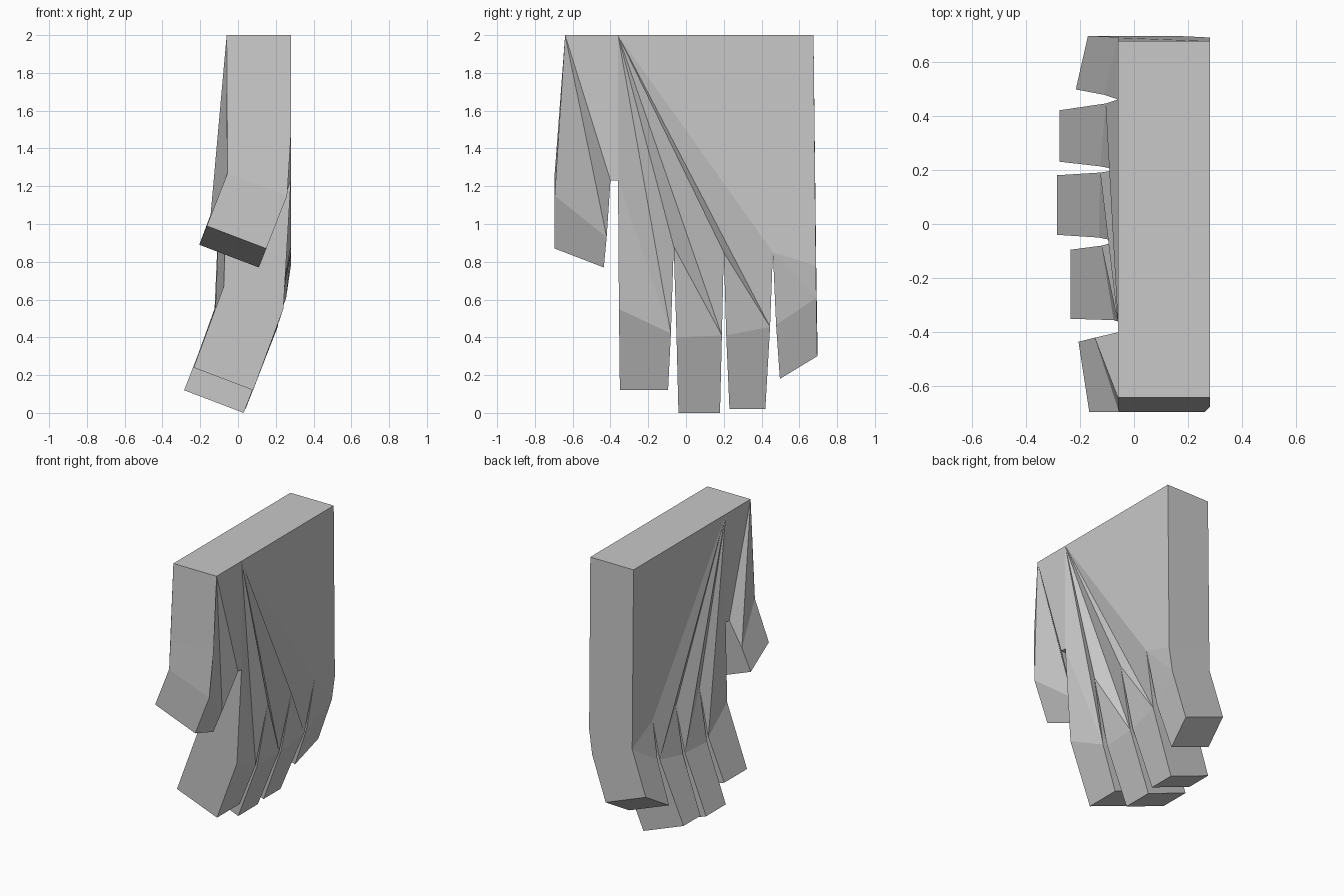
import bpy
import bmesh

cube = bpy.data.objects.get("Cube")
if cube:
    bpy.data.objects.remove(cube, do_unlink=True)

BACK, PALM = 0.28, -0.06       # x of the flat back and flat palm
CURL = (-0.315, 0.12)          # thickness direction (x, z) of the bent segments

# Flat part of the hand: name -> (y, z)
flat = {
    "wrist_front": (-0.64, 2.0), "wrist_mid": (-0.36, 2.0), "wrist_rear": (0.675, 2.0),
    "thumb_side": (-0.675, 1.47), "web_thumb": (-0.40, 1.23),
    "web0": (-0.36, 1.23), "web1": (-0.065, 0.88), "web2": (0.20, 0.85), "web3": (0.46, 0.85),
}
# Bent digits: knuckle front, knuckle rear, tip front, tip rear as (x, y, z) on the back
digits = {
    "thumb": [(0.26, -0.695, 1.15), (0.17, -0.42, 0.93), (0.15, -0.695, 0.87), (0.11, -0.435, 0.77)],
    "index": [(0.24, -0.355, 0.55), (0.195, -0.08, 0.42), (0.08, -0.35, 0.12), (0.08, -0.095, 0.12)],
    "middle": [(0.185, -0.05, 0.40), (0.19, 0.19, 0.41), (0.03, -0.04, 0.0), (0.03, 0.18, 0.0)],
    "ring": [(0.19, 0.213, 0.41), (0.21, 0.445, 0.455), (0.04, 0.23, 0.02), (0.04, 0.42, 0.02)],
    "little": [(0.205, 0.477, 0.465), (0.255, 0.69, 0.61), (0.10, 0.497, 0.18), (0.145, 0.695, 0.30)],
}

bm = bmesh.new()
back, palm = {}, {}


def add_pair(name, outer, inner):
    back[name] = bm.verts.new(outer)
    palm[name] = bm.verts.new(inner)


for name, (y, z) in flat.items():
    add_pair(name, (BACK, y, z), (PALM, y, z))
add_pair("little_side", (BACK, 0.688, 0.78), (PALM, 0.688, 0.90))
for name, points in digits.items():
    for i, (x, y, z) in enumerate(points):
        add_pair(name + str(i), (x, y, z), (x + CURL[0], y, z + CURL[1]))

# Facets of the thumb base
faces = [
    ("wrist_front", "thumb_side", "thumb0"),
    ("wrist_front", "thumb0", "thumb1"),
    ("wrist_front", "thumb1", "web_thumb"),
    ("wrist_front", "web_thumb", "web0"),
    ("wrist_front", "web0", "wrist_mid"),
]
# Facets fanning from the wrist to each finger
fingers = ["index", "middle", "ring"]
for i, f in enumerate(fingers):
    web, following = f"web{i}", f"web{i + 1}"
    faces += [
        ("wrist_mid", web, f + "1"),
        (web, f + "0", f + "1"),
        ("wrist_mid", f + "1", following),
    ]
# Facets of the little finger base and heel of the hand
faces += [
    ("web3", "little0", "little1"),
    ("web3", "little1", "little_side"),
    ("wrist_mid", "web3", "little_side"),
    ("wrist_mid", "little_side", "wrist_rear"),
]
# Bent end segments
faces += [(d + "0", d + "2", d + "3", d + "1") for d in digits]

# Both skins share one layout; open edges are joined by side walls
edge_use = {}
for f in faces:
    bm.faces.new([back[n] for n in f])
    bm.faces.new([palm[n] for n in reversed(f)])
    for a, b in zip(f, f[1:] + f[:1]):
        edge_use.setdefault(frozenset((a, b)), []).append((a, b))
for uses in edge_use.values():
    if len(uses) == 1:
        a, b = uses[0]
        bm.faces.new((back[b], back[a], palm[a], palm[b]))
bmesh.ops.recalc_face_normals(bm, faces=bm.faces)

mesh = bpy.data.meshes.new("hand")
bm.to_mesh(mesh)
bm.free()
hand = bpy.data.objects.new("hand", mesh)
bpy.context.collection.objects.link(hand)

# Plain grey material
grey = bpy.data.materials.new("light_grey")
grey.use_nodes = True
colour = (0.58, 0.58, 0.58, 1.0)
grey.diffuse_color = colour
grey.node_tree.nodes["Principled BSDF"].inputs["Base Color"].default_value = colour
mesh.materials.append(grey)
